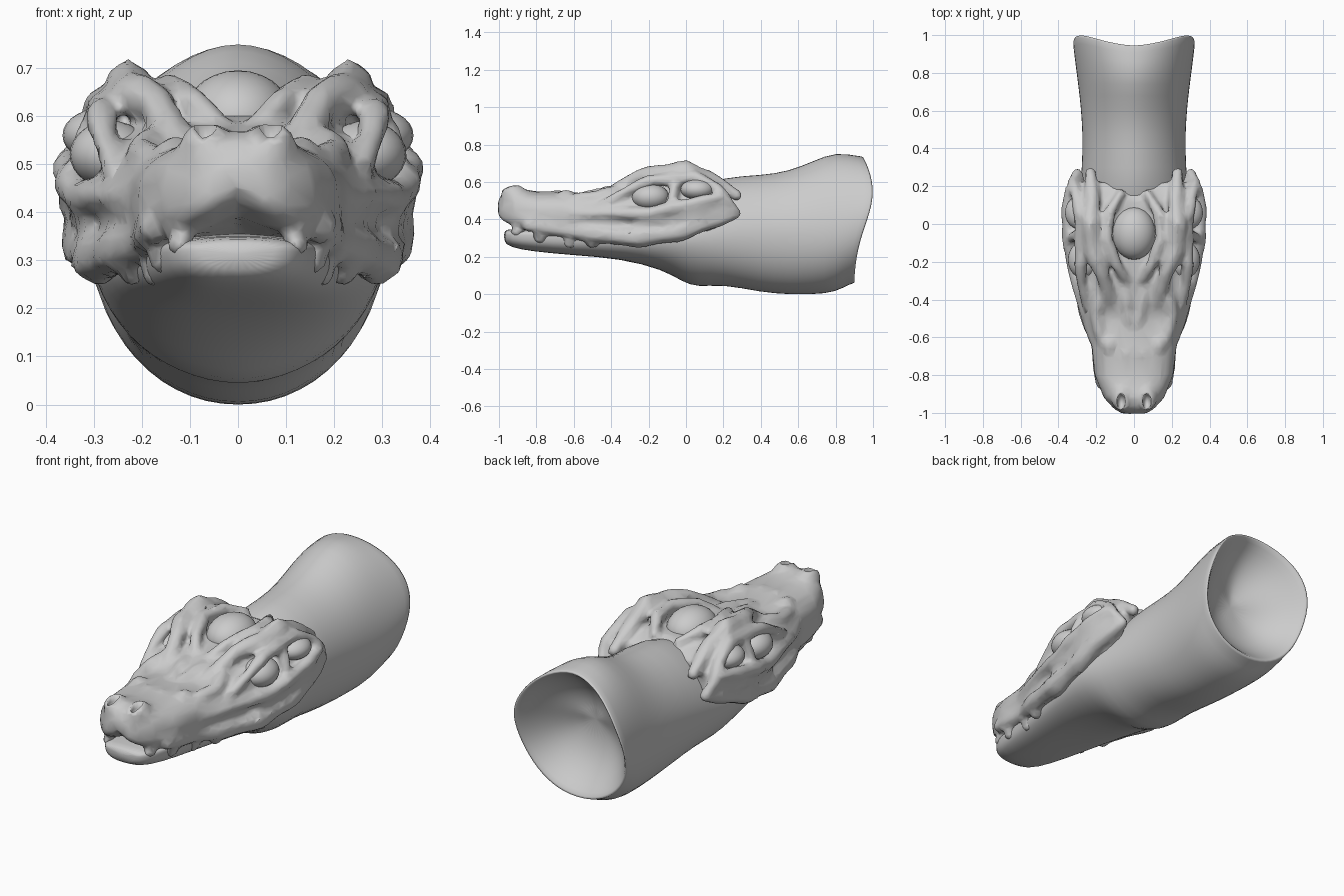
import bpy, bmesh, math
from mathutils import Vector, Matrix

if "Cube" in bpy.data.objects:
    bpy.data.objects.remove(bpy.data.objects["Cube"])


def finish(bm, name):
    bmesh.ops.recalc_face_normals(bm, faces=bm.faces)
    me = bpy.data.meshes.new(name)
    bm.to_mesh(me)
    bm.free()
    for p in me.polygons:
        p.use_smooth = True
    ob = bpy.data.objects.new(name, me)
    bpy.context.collection.objects.link(ob)
    return ob


def power(v, e):
    return math.copysign(abs(v) ** e, v)


def section(y, w, zb, zt, zm, e, arch, n, peak=0):
    # rounded cross-section; arch lifts the middle of the underside, peak sharpens the top
    ring = []
    for i in range(n):
        t = 2 * math.pi * i / n
        ex = e - peak if math.sin(t) > 0 else e
        x = w * power(math.cos(t), 2 / ex)
        s = power(math.sin(t), 2 / ex)
        z = zm + s * ((zt - zm) if s > 0 else (zm - zb))
        if s < -0.2:
            z += arch * (1 - abs(x) / w)
        ring.append(Vector((x, y, z)))
    return ring


def loft(bm, rings):
    rows = [[bm.verts.new(p) for p in r] for r in rings]
    n = len(rows[0])
    for a, b in zip(rows, rows[1:]):
        for i in range(n):
            bm.faces.new((a[i], a[(i + 1) % n], b[(i + 1) % n], b[i]))
    bm.faces.new(rows[0])
    bm.faces.new(rows[-1])


def blob(bm, p, scale, sub=2):
    m = Matrix.Translation(p) @ Matrix.Diagonal((*scale, 1))
    bmesh.ops.create_icosphere(bm, subdivisions=sub, radius=1, matrix=m)


def ridge(bm, pts, r):
    # chain of overlapping balls on both sides, lumpy, thinner at the ends
    steps = 6
    total = (len(pts) - 1) * steps
    for k in range(total + 1):
        i = min(k // steps, len(pts) - 2)
        f = k / steps - i
        p = Vector(pts[i]).lerp(Vector(pts[i + 1]), f)
        q = r * (0.7 + 0.3 * math.sin(math.pi * k / total)) * (1 + .07 * math.sin(k * .8))
        for s in (1, -1):
            blob(bm, (s * p.x, p.y, p.z), (q, q, q), 1)


# Neck and lower jaw in one loft, with a slanted rim and dished back
bm = bmesh.new()
body = [(-.975, .08, .28, .34, .32, 2.4), (-.94, .13, .25, .35, .32, 2.6), (-.82, .165, .228, .35, .32, 2.8),
        (-.6, .2, .208, .36, .31, 2.8), (-.35, .255, .19, .4, .31, 2.6), (-.12, .3, .13, .5, .3, 2),
        (-.02, .305, .065, .54, .3, 1.8), (.06, .3, .035, .57, .3, 1.85), (.2, .285, .052, .63, .31, 2.1),
        (.4, .272, .008, .638, .32, 2.1), (.55, .278, -.003, .66, .32, 2.1), (.68, .29, -.003, .715, .32, 2.1),
        (.8, .306, .008, .765, .33, 2.1)]
rings = [section(y, w, zb, zt, zm, e, 0, 28, .25) for y, w, zb, zt, zm, e in body]
rim = section(0, .325, .055, .74, .4, 2.1, 0, 28, .2)
for p in rim:
    p.y = .905 + .107 * math.exp(-((p.z - .56) / .26) ** 2)
    if p.z > .5:
        p.y -= .02 * (1 - abs(p.x) / .325)
rings.append([Vector((p.x, p.y - .03, p.z)) for p in rim])
rings.append(rim)
mid = Vector((0, .95, .42))
for k, d in ((.93, .02), (.78, .09), (.5, .17), (.15, .2)):
    ring = []
    for p in rim:
        q = mid.lerp(p, k)
        q.y -= d
        ring.append(q)
    rings.append(ring)
loft(bm, rings)
neck = finish(bm, "neck_and_lower_jaw")
sub = neck.modifiers.new("smooth", 'SUBSURF')
sub.levels = sub.render_levels = 1

# Upper head: tapered skull and snout
bm = bmesh.new()
head = [(-1.005, .06, .40, .50, .06), (-.98, .105, .36, .545, .065), (-.92, .16, .315, .57, .08),
        (-.8, .208, .295, .55, .08), (-.65, .225, .275, .55, .06), (-.5, .265, .255, .535, .06),
        (-.35, .29, .245, .575, .05), (-.2, .295, .245, .6, 0), (0, .32, .265, .61, 0),
        (.12, .33, .30, .615, 0), (.22, .31, .36, .57, 0)]
loft(bm, [section(y, w, zb, zt, .43, 2.5 if y < -.45 else 3, a, 40) for y, w, zb, zt, a in head])

# Ridges: central eye rim, brow, upper lid, lower lid, lid bridge, lip, cheek
ridge(bm, [(.04, -.3, .575), (.09, -.22, .63), (.145, -.08, .655), (.13, .06, .65), (.07, .16, .615)], .038)
ridge(bm, [(.12, -.42, .53), (.17, -.26, .625), (.22, -.14, .645), (.23, 0, .665), (.22, .12, .62), (.23, .27, .53)], .054)
ridge(bm, [(.25, -.44, .48), (.28, -.3, .56), (.285, -.2, .605), (.28, -.08, .615), (.285, .05, .625),
           (.305, .16, .57), (.325, .22, .5), (.3, .27, .43)], .04)
ridge(bm, [(.22, -.6, .43), (.28, -.4, .435), (.325, -.2, .43), (.345, -.08, .46), (.355, .06, .49), (.345, .18, .52)], .043)
ridge(bm, [(.33, -.075, .5), (.315, -.065, .55), (.285, -.05, .61)], .034)
ridge(bm, [(.17, -.84, .37), (.19, -.62, .34), (.25, -.45, .32), (.29, -.25, .305), (.315, -.05, .33), (.325, .1, .38), (.3, .25, .43)], .06)
ridge(bm, [(.29, -.25, .38), (.315, -.05, .41), (.325, .1, .45), (.31, .2, .46)], .058)

# Snout bumps
ridge(bm, [(.02, -.55, .525), (.035, -.46, .54), (.05, -.36, .565)], .034)
ridge(bm, [(.17, -.62, .505), (.2, -.48, .515), (.18, -.38, .55)], .045)
for x, y, z, r in ((.068, -.92, .535, .055), (.04, -.69, .525, .035), (.13, -.64, .515, .045)):
    for s in (1, -1):
        blob(bm, (s * x, y, z), (r, r * 1.3, r))

# Upper teeth along the lip
for x, y, z, h in ((.12, -.9, .335, .03), (.16, -.78, .31, .04), (.175, -.62, .285, .045), (.22, -.5, .275, .03)):
    for s in (1, -1):
        blob(bm, (s * x, y, z), (.028, .04, h))
skull = finish(bm, "upper_head")
rem = skull.modifiers.new("fuse", 'REMESH')
rem.mode = 'VOXEL'
rem.voxel_size = .012
rem.use_smooth_shade = True
sm = skull.modifiers.new("soften", 'SMOOTH')
sm.factor, sm.iterations = .5, 6

# Nostril cutters
bm = bmesh.new()
for s in (1, -1):
    blob(bm, (s * .068, -.94, .575), (.024, .045, .055))
cut = finish(bm, "nostril_cutter")
cut.hide_render = True
cut.display_type = 'WIRE'
cut.hide_set(True)
bo = skull.modifiers.new("nostrils", 'BOOLEAN')
bo.operation, bo.object, bo.solver = 'DIFFERENCE', cut, 'EXACT'
dec = skull.modifiers.new("planes", 'DECIMATE')
dec.ratio = .15


# Eyes: one on the crown, two on each side
def eye(name, p, scale):
    bm = bmesh.new()
    bmesh.ops.create_uvsphere(bm, u_segments=24, v_segments=14, radius=1,
                              matrix=Matrix.Translation(p) @ Matrix.Diagonal((*scale, 1)))
    finish(bm, name)


eye("crown_eye", (0, -.05, .595), (.115, .14, .1))
for s, side in ((1, "left"), (-1, "right")):
    eye("front_eye_" + side, (s * .265, -.19, .52), (.085, .1, .07))
    eye("rear_eye_" + side, (s * .285, .06, .56), (.08, .09, .056))
